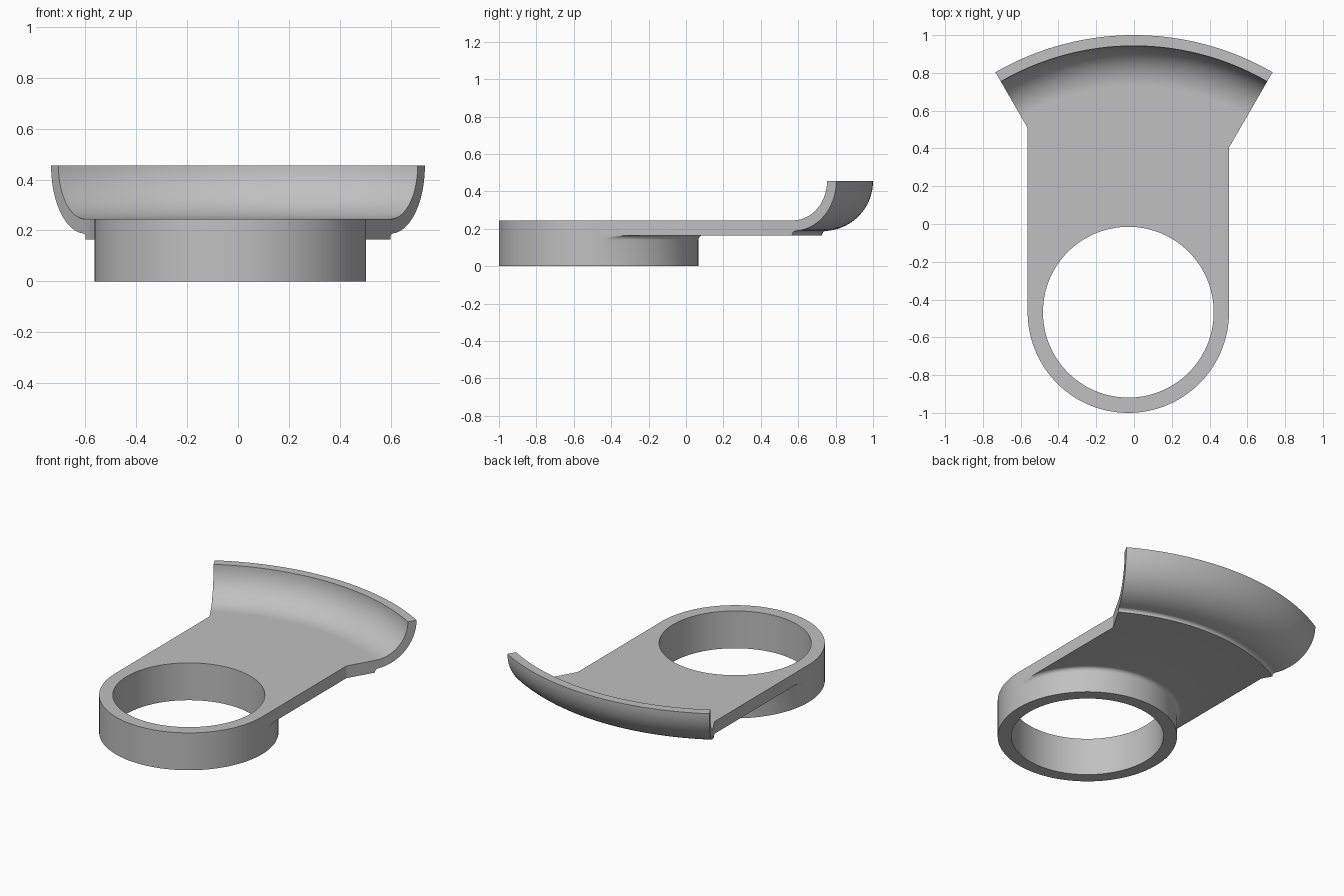
import bpy, bmesh
from math import sin, cos, pi, radians, tan

cube = bpy.data.objects.get("Cube")
if cube:
    bpy.data.objects.remove(cube)

CX, CY = -0.03, -0.467            # ring centre
R_IN, R_OUT = 0.452, 0.533        # ring radii
Z_LOW, Z_TOP = 0.165, 0.245       # plate underside and top
FILLET = 0.025
N, HALF = 192, 96                 # ring segments
ARC = 64                          # lip segments
R_JOIN = 1.195                    # radius where the lip meets the plate

bm = bmesh.new()


def arc(cx, cy, r, a0, a1, steps):
    angles = [radians(a0 + (a1 - a0) * i / steps) for i in range(steps + 1)]
    return [(cx + r * cos(a), cy + r * sin(a)) for a in angles]


def limit(a):
    """Largest radius inside the plate's rounded outline at angle a."""
    return R_OUT if sin(a) <= 1e-6 else R_OUT / max(abs(cos(a)), 1e-4)


def ring_loop(r, z):
    loop = []
    for i in range(N):
        a = 2 * pi * i / N
        rr = min(r, limit(a))
        loop.append(bm.verts.new((CX + rr * cos(a), CY + rr * sin(a), z)))
    return loop


def bridge(a, b, indices):
    for i in indices:
        j = (i + 1) % len(a)
        bm.faces.new((a[i], a[j], b[j], b[i]))


# Ring: bore, bottom rim, outer wall and fillet up to the plate underside
profile = [(R_IN, Z_TOP), (R_IN, 0), (R_OUT, 0)]
profile += arc(R_OUT + FILLET, Z_LOW - FILLET, FILLET, 180, 90, 6)
loops = [ring_loop(r, z) for r, z in profile]
for lower, upper in zip(loops, loops[1:]):
    bridge(lower, upper, range(N))
bore, collar = loops[0], loops[-1]

# Front of the plate: rounded wall and top band
rim = {i % N: bm.verts.new((CX + R_OUT * cos(2 * pi * i / N),
                            CY + R_OUT * sin(2 * pi * i / N), Z_TOP))
       for i in range(HALF, N + 1)}
for i in range(HALF, N):
    j = (i + 1) % N
    bm.faces.new((collar[i], collar[j], rim[j], rim[i]))
    bm.faces.new((rim[i], rim[j], bore[j], bore[i]))

# Curved lip: one section swept through a sixty degree sector
section = [(R_JOIN, Z_TOP)]
section += arc(1.2, 0.455, 0.21, -90, 0, 18)
section += arc(1.2, 0.455, 0.267, 0, -87, 18)
section += arc(R_JOIN + 0.02, 0.168, 0.02, 90, 180, 6)
section += [(R_JOIN, Z_LOW)]
lip = []
for i in range(ARC + 1):
    a = radians(60 + 60 * i / ARC)
    lip.append([bm.verts.new((r * cos(a), CY + r * sin(a), z)) for r, z in section])
for s, t in zip(lip, lip[1:]):
    for k in range(len(section) - 1):
        bm.faces.new((s[k], s[k + 1], t[k + 1], t[k]))
bm.faces.new(lip[0])
bm.faces.new(lip[-1])

# Plate corners where the straight sides meet the flared sector
def corner(side, z):
    x = CX + side * R_OUT
    return bm.verts.new((x, CY + abs(x) * tan(radians(60)), z))


right_low, right_top = corner(1, Z_LOW), corner(1, Z_TOP)
left_low, left_top = corner(-1, Z_LOW), corner(-1, Z_TOP)
bm.faces.new((right_low, right_top, lip[0][0], lip[0][-1]))
bm.faces.new((left_low, left_top, lip[-1][0], lip[-1][-1]))

# Straight plate sides, meeting the clipped fillet
k = max(i for i in range(HALF // 2) if limit(2 * pi * i / N) < R_OUT + FILLET)
bm.faces.new(collar[:k + 1] + [right_low, right_top, rim[0]])
bm.faces.new(collar[HALF - k:HALF + 1][::-1] + [left_low, left_top, rim[HALF]])

# Plate underside and top
bm.faces.new(collar[k:HALF - k + 1] + [left_low] + [s[-1] for s in lip[::-1]] + [right_low])
bm.faces.new(bore[:HALF + 1] + [rim[HALF], left_top] + [s[0] for s in lip[::-1]]
             + [right_top, rim[0]])

bmesh.ops.remove_doubles(bm, verts=bm.verts, dist=1e-5)
bmesh.ops.triangulate(bm, faces=[f for f in bm.faces if len(f.verts) > 4])
bmesh.ops.recalc_face_normals(bm, faces=bm.faces)

mesh = bpy.data.meshes.new("ring_bracket")
bm.to_mesh(mesh)
bm.free()
bracket = bpy.data.objects.new("ring_bracket", mesh)
bpy.context.collection.objects.link(bracket)

# Plain grey material
grey = bpy.data.materials.new("plain_grey")
grey.use_nodes = True
colour = (0.53, 0.53, 0.53, 1)
grey.diffuse_color = colour
grey.node_tree.nodes["Principled BSDF"].inputs["Base Color"].default_value = colour
mesh.materials.append(grey)

bpy.ops.object.select_all(action="DESELECT")
bracket.select_set(True)
bpy.context.view_layer.objects.active = bracket
bpy.ops.object.shade_smooth_by_angle(angle=radians(30))
